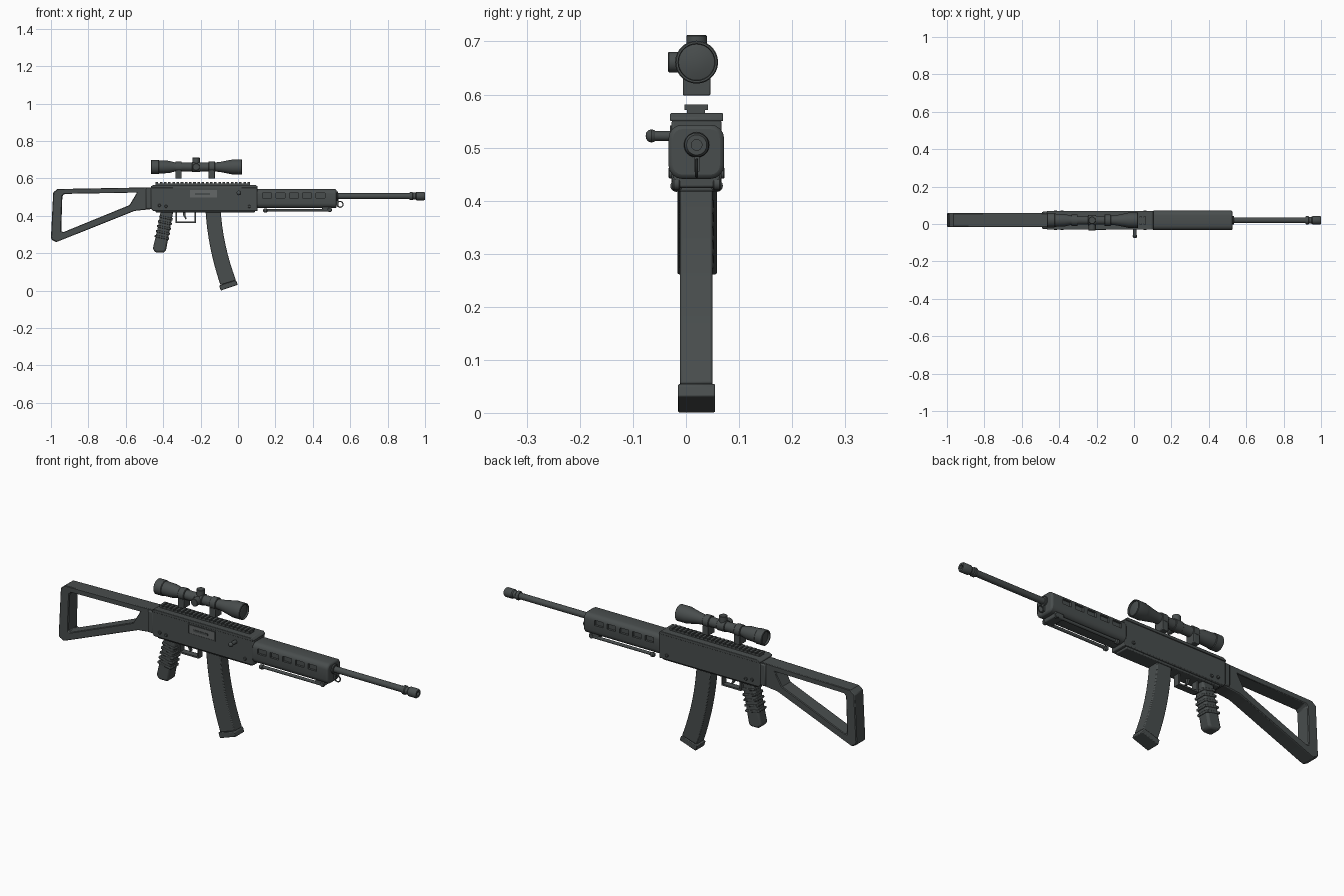
import bpy, bmesh, math
from mathutils import Vector, Matrix

if "Cube" in bpy.data.objects:
    bpy.data.objects.remove(bpy.data.objects["Cube"])

CY = 0.02  # centre plane of the body


def material(name, rgb):
    m = bpy.data.materials.new(name)
    m.diffuse_color = (*rgb, 1)
    m.use_nodes = True
    m.node_tree.nodes["Principled BSDF"].inputs["Base Color"].default_value = m.diffuse_color
    return m


STEEL = material("dark_steel", (0.066, 0.075, 0.075))
BOLT = material("bolt_grey", (0.125, 0.135, 0.135))


def finish(name, bm, mat=STEEL, bevel=0.0, segs=2):
    bmesh.ops.remove_doubles(bm, verts=bm.verts, dist=1e-5)
    bmesh.ops.recalc_face_normals(bm, faces=bm.faces)
    me = bpy.data.meshes.new(name)
    bm.to_mesh(me)
    bm.free()
    me.materials.append(mat)
    ob = bpy.data.objects.new(name, me)
    bpy.context.collection.objects.link(ob)
    if bevel:
        b = ob.modifiers.new("bevel", 'BEVEL')
        b.width, b.segments, b.limit_method = bevel, segs, 'ANGLE'
        b.angle_limit = math.radians(40)
    return ob


def add_box(bm, x, y, z):
    c = Vector((sum(x) / 2, sum(y) / 2, sum(z) / 2))
    s = (x[1] - x[0], y[1] - y[0], z[1] - z[0], 1)
    bmesh.ops.create_cube(bm, size=1, matrix=Matrix.Translation(c) @ Matrix.Diagonal(s))


def box(name, x, y, z, mat=STEEL, bevel=0.0):
    bm = bmesh.new()
    add_box(bm, x, y, z)
    return finish(name, bm, mat, bevel)


def prism(name, pts, y, bevel=0.0, hole=None, segs=2):
    """Side outline in (x, z) extruded through y; hole has as many points as the outline."""
    bm = bmesh.new()
    n = len(pts)
    loops = [[[bm.verts.new((p[0], yy, p[1])) for p in ring] for yy in y]
             for ring in ([pts, hole] if hole else [pts])]
    for a, b in loops:
        for i in range(n):
            j = (i + 1) % n
            bm.faces.new((a[i], a[j], b[j], b[i]))
    for s in (0, 1):
        if hole:
            o, h = loops[0][s], loops[1][s]
            for i in range(n):
                j = (i + 1) % n
                bm.faces.new((o[i], o[j], h[j], h[i]))
        else:
            bm.faces.new(loops[0][s])
    return finish(name, bm, STEEL, bevel, segs)


def lathe(name, prof, origin, axis='X', n=24, mat=STEEL):
    """Turn (position, radius) pairs around an axis."""
    bm = bmesh.new()
    rings = []
    for t, r in prof:
        ring = []
        for k in range(n):
            a = math.tau * k / n
            u, v = r * math.cos(a), r * math.sin(a)
            p = {'X': (t, u, v), 'Y': (u, t, v), 'Z': (u, v, t)}[axis]
            ring.append(bm.verts.new(Vector(p) + Vector(origin)))
        rings.append(ring)
    for a, b in zip(rings, rings[1:]):
        for k in range(n):
            j = (k + 1) % n
            bm.faces.new((a[k], a[j], b[j], b[k]))
    return finish(name, bm, mat)


def rod(name, t0, t1, r, origin, axis='X', c=0.002, mat=STEEL, n=20):
    return lathe(name, [(t0, 0), (t0, r - c), (t0 + c, r), (t1 - c, r), (t1, r - c), (t1, 0)],
                 origin, axis, n, mat)


# Receiver with a slim top cover
prism("receiver", [(-0.465, 0.44), (-0.455, 0.426), (0.105, 0.426), (0.105, 0.552), (-0.465, 0.552)],
      (-0.027, 0.067), 0.004)
prism("receiver_cover", [(-0.465, 0.55), (0.105, 0.55), (0.105, 0.556), (0.095, 0.565), (-0.45, 0.565),
                         (-0.465, 0.558)], (-0.03, 0.07), 0.002)
box("receiver_floor", (-0.44, 0.09), (-0.018, 0.058), (0.417, 0.43), bevel=0.004)
box("stock_block", (-0.492, -0.46), (-0.026, 0.066), (0.437, 0.548), bevel=0.006)
for x, z in ((-0.42, 0.455), (-0.385, 0.45), (0.06, 0.45)):
    rod("receiver_pin", -0.033, 0.073, 0.008, (x, 0, z), 'Y')

# Ejection port: raised frame, bolt and slot
for z in ((0.492, 0.497), (0.537, 0.542)):
    box("port_frame", (-0.262, -0.108), (-0.030, -0.02), z)
for x in ((-0.262, -0.257), (-0.113, -0.108)):
    box("port_frame_end", x, (-0.030, -0.02), (0.492, 0.542))
box("bolt", (-0.257, -0.113), (-0.0285, -0.02), (0.497, 0.537), BOLT)
box("bolt_slot", (-0.23, -0.15), (-0.031, -0.028), (0.511, 0.521), STEEL)

# Charging handle
rod("handle_stem", -0.06, -0.02, 0.0095, (0.005, 0, 0.522), 'Y')
lathe("handle_knob", [(-0.076, 0), (-0.075, 0.006), (-0.071, 0.0105), (-0.065, 0.0125),
                      (-0.059, 0.0105), (-0.055, 0.006), (-0.055, 0)], (0.005, 0, 0.522), 'Y', 20)

# Toothed top rail
box("rail_base", (-0.44, 0.065), (0.002, 0.036), (0.56, 0.573))
bm = bmesh.new()
for i in range(23):
    x = -0.44 + i * 0.0223
    add_box(bm, (x, x + 0.0135), (-0.003, 0.041), (0.571, 0.581))
finish("rail_teeth", bm, STEEL)

# Handguard: rounded box with slots cut into both sides
bm = bmesh.new()
add_box(bm, (0.1, 0.527), (-0.033, 0.072), (0.441, 0.543))
long_edges = [e for e in bm.edges if abs(e.verts[0].co.x - e.verts[1].co.x) > 0.1]
bmesh.ops.bevel(bm, geom=long_edges, offset=0.026, segments=4, profile=0.5, affect='EDGES')
guard = finish("handguard", bm, STEEL, 0.008)
bm = bmesh.new()
for i in range(5):
    x = 0.132 + i * 0.0712
    for y in ((-0.06, -0.022), (0.061, 0.1)):
        add_box(bm, (x, x + 0.048), y, (0.496, 0.522))
cutter = finish("slot_cutter", bm)
cutter.hide_render = True
cutter.hide_viewport = True
cut = guard.modifiers.new("slots", 'BOOLEAN')
cut.operation, cut.object, cut.solver = 'DIFFERENCE', cutter, 'EXACT'

# Folded support legs under the handguard
box("leg_mount", (0.45, 0.5), (-0.024, 0.064), (0.424, 0.45), bevel=0.005)
for y in (-0.018, 0.058):
    rod("folded_leg", 0.14, 0.5, 0.0075, (0, y, 0.43), n=12)
    rod("leg_foot", 0.135, 0.158, 0.0115, (0, y, 0.428), c=0.005, n=16)
    rod("leg_hinge", -0.007, 0.007, 0.0125, (0.49, y, 0.432), 'Y', n=16)

# Barrel, collar and muzzle
rod("barrel", 0.5, 0.95, 0.0155, (0, CY, 0.505))
rod("barrel_collar", 0.52, 0.535, 0.024, (0, CY, 0.505))
lathe("muzzle", [(0.918, 0.014), (0.918, 0.02), (0.922, 0.022), (0.932, 0.022), (0.936, 0.0185),
                 (0.95, 0.0185), (0.955, 0.023), (0.994, 0.023), (1.0, 0.019), (1.0, 0.010),
                 (0.96, 0.010), (0.96, 0)], (0, CY, 0.505))

# Sling ring hanging under the barrel
bpy.ops.mesh.primitive_torus_add(major_radius=0.0155, minor_radius=0.003, major_segments=24,
                                 minor_segments=8, location=(0.546, CY, 0.461),
                                 rotation=(math.pi / 2, 0, 0))
ring = bpy.context.object
ring.name = "sling_ring"
ring.data.materials.append(STEEL)
box("ring_tab", (0.52, 0.536), (CY - 0.005, CY + 0.005), (0.455, 0.49))

# Skeleton stock
prism("stock",
      [(-0.997, 0.272), (-1.0, 0.285), (-0.988, 0.525), (-0.965, 0.543), (-0.46, 0.552),
       (-0.46, 0.436), (-0.553, 0.426), (-0.972, 0.259)],
      (-0.016, 0.058), 0.004,
      hole=[(-0.945, 0.315), (-0.945, 0.33), (-0.939, 0.505), (-0.928, 0.517), (-0.54, 0.524),
            (-0.559, 0.492), (-0.58, 0.457), (-0.93, 0.314)])
bpy.data.objects["stock"].modifiers["bevel"].segments = 1

# Pistol grip with wrap-around ribs
prism("grip", [(-0.412, 0.435), (-0.345, 0.435), (-0.352, 0.39), (-0.385, 0.215), (-0.395, 0.203),
               (-0.44, 0.203), (-0.456, 0.222), (-0.428, 0.34)], (-0.01, 0.05), 0.01)
for i in range(5):
    z = 0.275 + i * 0.026
    xl = -0.456 + (z - 0.222) * 0.237
    xr = -0.385 + (z - 0.215) * 0.189
    prism("grip_rib", [(xl - 0.003, z + 0.012), (xr + 0.004, z - 0.004), (xr + 0.006, z + 0.008),
                       (xl - 0.001, z + 0.024)], (-0.0125, 0.0525), 0.003)

# Trigger guard and trigger
for x in ((-0.335, -0.327), (-0.232, -0.224)):
    box("trigger_guard_post", x, (0.004, 0.036), (0.365, 0.43))
box("trigger_guard_bar", (-0.335, -0.224), (0.004, 0.036), (0.362, 0.37))
prism("trigger", [(-0.297, 0.43), (-0.28, 0.43), (-0.282, 0.405), (-0.274, 0.382), (-0.281, 0.381),
                  (-0.293, 0.402)], (0.013, 0.027))

# Curved magazine: swept side outline
rear, front = [], []
for i in range(9):
    t = i / 8
    rear.append((-0.174 + 0.022 * t + 0.058 * t * t, 0.435 - 0.405 * t))
    front.append((-0.093 + 0.022 * t + 0.06 * t * t, 0.435 - 0.38 * t))
prism("magazine", rear + front[::-1], (-0.011, 0.05), 0.004)
prism("magazine_base", [(-0.101, 0.027), (-0.092, 0.0), (-0.002, 0.031), (-0.009, 0.052),
                        (-0.014, 0.055)], (-0.015, 0.055), 0.003)

# Scope body
SZ = 0.661
lathe("scope", [(-0.455, 0), (-0.455, 0.031), (-0.465, 0.031), (-0.465, 0.036), (-0.463, 0.038),
                (-0.425, 0.038), (-0.422, 0.035), (-0.37, 0.033), (-0.335, 0.024), (-0.125, 0.024),
                (-0.095, 0.027), (-0.05, 0.036), (-0.035, 0.0385), (-0.03, 0.0405), (0.02, 0.0405),
                (0.022, 0.0385), (0.022, 0.035), (0.014, 0.034), (0.018, 0.02), (0.02, 0)],
      (0, CY, SZ), n=28)

# Scope clamps
for x in (-0.318, -0.141):
    rod("clamp_ring", x - 0.017, x + 0.017, 0.03, (0, CY, SZ))
    box("clamp_foot", (x - 0.017, x + 0.017), (-0.006, 0.046), (0.598, 0.645), bevel=0.003)

# Scope adjusting knobs
rod("knob_collar", -0.224 - 0.022, -0.224 + 0.022, 0.028, (0, CY, SZ))
rod("top_knob", SZ, 0.712, 0.0195, (-0.224, CY, 0), 'Z')
rod("side_knob", -0.034, CY, 0.0195, (-0.224, 0, SZ), 'Y')

# Smooth shading with sharp edges kept
bpy.ops.object.select_all(action='DESELECT')
for ob in bpy.data.objects:
    if ob.type == 'MESH' and not ob.hide_render:
        ob.select_set(True)
        bpy.context.view_layer.objects.active = ob
bpy.ops.object.shade_smooth_by_angle(angle=math.radians(35))
